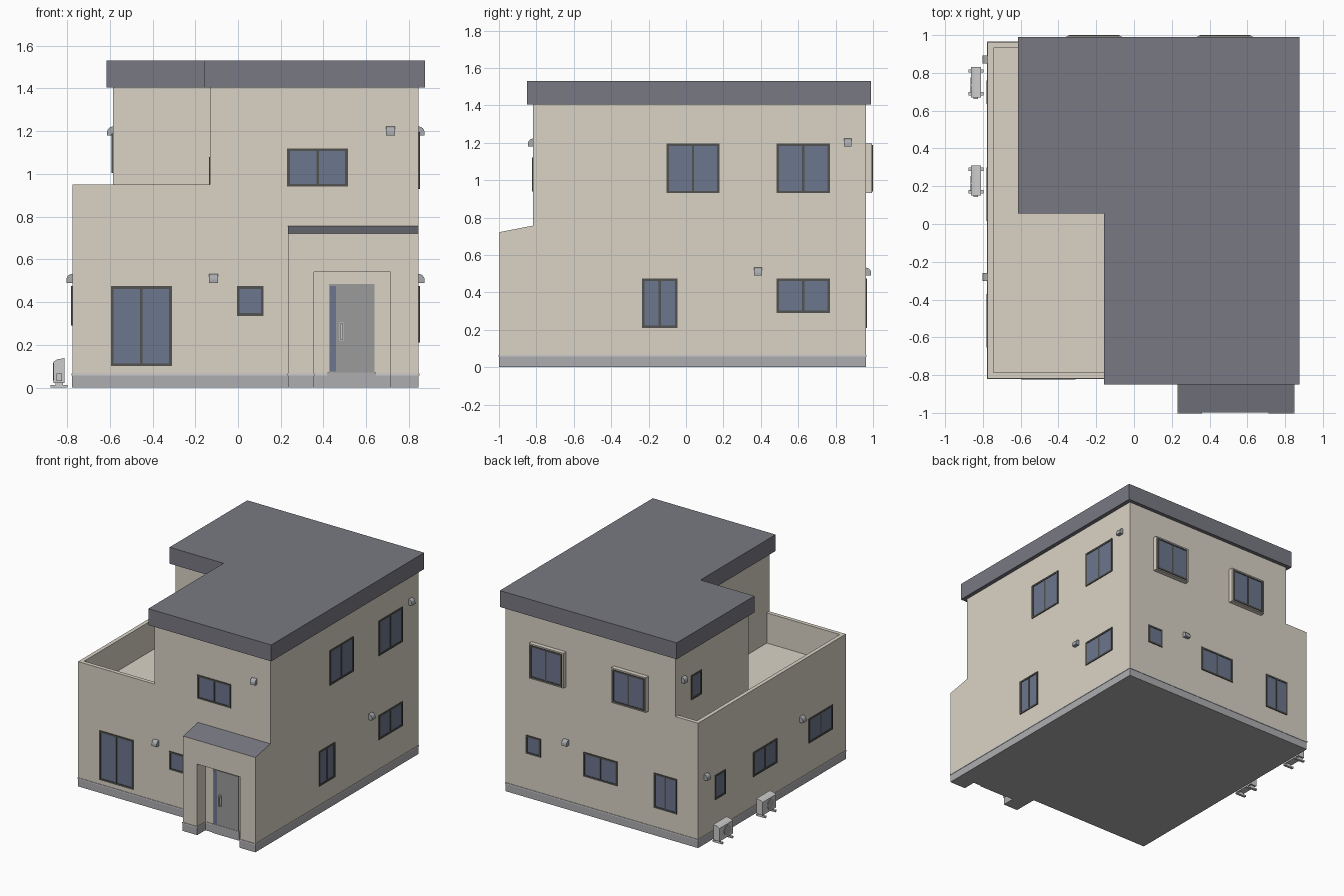
import bpy, bmesh
from math import radians, sin, cos, pi
from mathutils import Matrix, Vector

if "Cube" in bpy.data.objects:
    bpy.data.objects.remove(bpy.data.objects["Cube"])


def material(name, r, g, b):
    m = bpy.data.materials.new(name)
    m.diffuse_color = (r, g, b, 1)
    m.use_nodes = True
    m.node_tree.nodes["Principled BSDF"].inputs["Base Color"].default_value = m.diffuse_color
    return m


WALL = material("wall_render", 0.70, 0.65, 0.56)
ROOF = material("roof_grey", 0.19, 0.19, 0.225)
FRAME = material("frame_dark", 0.085, 0.085, 0.08)
GLASS = material("glass_blue", 0.15, 0.18, 0.27)
STONE = material("plinth_grey", 0.42, 0.42, 0.44)
DOOR = material("door_grey", 0.33, 0.33, 0.33)
METAL = material("pale_metal", 0.62, 0.62, 0.62)
VENT = material("vent_grey", 0.40, 0.41, 0.43)


class Part:
    """Collects boxes and prisms into one object."""

    def __init__(self, name):
        self.name, self.bm, self.mats = name, bmesh.new(), []

    def prism(self, pts, extrude, mat):
        if mat not in self.mats:
            self.mats.append(mat)
        bottom = [self.bm.verts.new(p) for p in pts]
        top = [self.bm.verts.new(Vector(p) + Vector(extrude)) for p in pts]
        n = len(pts)
        faces = [self.bm.faces.new(bottom[::-1]), self.bm.faces.new(top)]
        for i in range(n):
            j = (i + 1) % n
            faces.append(self.bm.faces.new((bottom[i], bottom[j], top[j], top[i])))
        for f in faces:
            f.material_index = self.mats.index(mat)

    def box(self, x0, x1, y0, y1, z0, z1, mat):
        self.prism([(x0, y0, z0), (x1, y0, z0), (x1, y1, z0), (x0, y1, z0)],
                   (0, 0, z1 - z0), mat)

    def plan(self, outline, z0, z1, mat):
        self.prism([(x, y, z0) for x, y in outline], (0, 0, z1 - z0), mat)

    def finish(self, matrix=Matrix()):
        bmesh.ops.recalc_face_normals(self.bm, faces=self.bm.faces)
        mesh = bpy.data.meshes.new(self.name)
        self.bm.to_mesh(mesh)
        self.bm.free()
        for m in self.mats:
            mesh.materials.append(m)
        ob = bpy.data.objects.new(self.name, mesh)
        bpy.context.collection.objects.link(ob)
        ob.matrix_world = matrix
        return ob


def offset(outline, d):
    """Grow a counter-clockwise right-angled outline by d."""
    out, n = [], len(outline)
    for i in range(n):
        p0, p, p1 = (Vector(outline[(i + k) % n]) for k in (-1, 0, 1))
        a, b = (p - p0).normalized(), (p1 - p).normalized()
        out.append((p.x + d * (a.y + b.y), p.y - d * (a.x + b.x)))
    return out


X0, X1, Y0, Y1 = -0.775, 0.845, -0.817, 0.962   # wall faces
UX, UY, PX = -0.585, 0.085, -0.13               # upper storey corner positions

# main walls: a block with the set-back and the sunken terrace cut out
walls = Part("house_walls")
walls.box(X0, X1, Y0, Y1, 0.05, 1.41, WALL)
walls = walls.finish()
cuts = [
    ([(-0.9, -0.9), (PX, -0.9), (PX, UY), (UX, UY), (UX, 1.1), (-0.9, 1.1)], 0.95, 1.6),
    ([(-0.745, -0.787), (PX, -0.787), (PX, UY), (UX, UY), (UX, 0.932), (-0.745, 0.932)],
     0.72, 1.0),
]
bpy.context.view_layer.objects.active = walls
for outline, z0, z1 in cuts:
    c = Part("terrace_cutter")
    c.plan(outline, z0, z1, WALL)
    c = c.finish()
    c.hide_render = True
    mod = walls.modifiers.new("cut", 'BOOLEAN')
    mod.operation, mod.solver, mod.object = 'DIFFERENCE', 'EXACT', c
    bpy.ops.object.modifier_apply(modifier=mod.name)
    bpy.data.objects.remove(c)

# flat L-shaped roof
roof = Part("main_roof")
roof.plan([(-0.16, -0.85), (0.875, -0.85), (0.875, 0.99), (-0.615, 0.99),
           (-0.615, 0.055), (-0.16, 0.055)], 1.405, 1.53, ROOF)
roof.finish()

# entrance porch: arch outline pushed back, front of the top lowered for the slope
porch = Part("entrance_porch")
arch = [(0.235, 0.05), (0.355, 0.05), (0.355, 0.54), (0.715, 0.54), (0.715, 0.05),
        (0.845, 0.05), (0.845, 0.757), (0.235, 0.757)]
porch.prism([(x, -0.998, z) for x, z in arch], (0, 0.181, 0), WALL)
porch.mats.append(ROOF)
for v in porch.bm.verts:
    if v.co.z > 0.7 and v.co.y < -0.9:
        v.co.z = 0.722
for f in porch.bm.faces:
    if all(v.co.z > 0.7 for v in f.verts):
        f.material_index = 1
porch.box(0.355, 0.715, -0.90, -0.817, 0.05, 0.54, WALL)
porch.finish()

# plinth and drip trim around the footprint
foot = [(X0, Y0), (0.235, Y0), (0.235, -0.998), (0.355, -0.998), (0.355, -0.90),
        (0.715, -0.90), (0.715, -0.998), (X1, -0.998), (X1, Y1), (X0, Y1)]
plinth = Part("plinth")
plinth.plan(offset(foot, 0.001), 0, 0.056, STONE)
plinth.finish()
trim = Part("plinth_trim")
trim.plan(offset(foot, 0.004), 0.056, 0.066, METAL)
trim.finish()

# front door with sidelight and handle
door = Part("front_door")
door.box(0.42, 0.645, -0.908, -0.89, 0, 0.07, STONE)
door.box(0.425, 0.64, -0.906, -0.89, 0.07, 0.485, DOOR)
door.box(0.43, 0.458, -0.908, -0.89, 0.075, 0.475, GLASS)
door.box(0.476, 0.494, -0.911, -0.9, 0.22, 0.305, METAL)
door.box(0.478, 0.492, -0.925, -0.905, 0.225, 0.235, METAL)
door.box(0.478, 0.492, -0.925, -0.905, 0.29, 0.30, METAL)
door.box(0.48, 0.49, -0.928, -0.92, 0.225, 0.30, METAL)
door.finish()


def place(side, along, plane):
    """Turn a part made facing -y onto a wall; along is x or y on that wall."""
    ang = {"front": 0, "right": 90, "back": 180, "left": -90}[side]
    loc = (along, plane, 0) if side in ("front", "back") else (plane, along, 0)
    return Matrix.Translation(loc) @ Matrix.Rotation(radians(ang), 4, 'Z')


PLANE = {"front": Y0, "right": X1, "back": Y1, "left": X0}


def window(side, a0, a1, z0, z1, panes=2, plane=None):
    w, t = (a1 - a0) / 2, 0.013
    p = Part(side + "_window")
    p.box(-w, -w + t, -0.006, 0.01, z0, z1, FRAME)
    p.box(w - t, w, -0.006, 0.01, z0, z1, FRAME)
    p.box(-w + t, w - t, -0.006, 0.01, z0, z0 + t, FRAME)
    p.box(-w + t, w - t, -0.006, 0.01, z1 - t, z1, FRAME)
    if panes == 2:
        p.box(-0.006, 0.006, -0.005, 0.01, z0 + t, z1 - t, FRAME)
    p.box(-w + t, w - t, -0.002, 0.008, z0 + t, z1 - t, GLASS)
    p.finish(place(side, (a0 + a1) / 2, PLANE[side] if plane is None else plane))


for spec in [
    ("front", -0.595, -0.31, 0.10, 0.475), ("front", -0.005, 0.12, 0.335, 0.475, 1),
    ("front", 0.23, 0.515, 0.94, 1.12),
    ("right", -0.105, 0.18, 0.93, 1.195), ("right", 0.485, 0.77, 0.93, 1.195),
    ("right", -0.235, -0.045, 0.21, 0.475), ("right", 0.485, 0.77, 0.29, 0.475),
    ("back", 0.55, 0.675, 0.335, 0.475, 1), ("back", -0.095, 0.19, 0.29, 0.475),
    ("back", -0.597, -0.405, 0.21, 0.475),
    ("left", 0.635, 0.76, 0.29, 0.475, 1), ("left", 0.015, 0.30, 0.29, 0.475),
    ("left", -0.655, -0.37, 0.29, 0.475),
    ("left", 0.65, 0.775, 1.005, 1.19, 1, UX), ("left", -0.42, -0.05, 0.735, 1.08, 2, PX),
]:
    window(*spec)

# two boxed-out windows upstairs at the back
for a0, a1 in ((-0.357, -0.066), (0.337, 0.628)):
    bay = Part("back_window_box")
    bay.box(a0, a1, 0.95, 0.995, 0.93, 1.197, WALL)
    bay.finish()
    window("back", a0 + 0.01, a1 - 0.01, 0.938, 1.187, 2, 0.994)

# hooded wall vents with a quarter-round profile
for side, a, z, plane in [
    ("front", -0.115, 0.49, Y0), ("front", 0.713, 1.18, Y0), ("right", 0.865, 1.18, X1),
    ("right", 0.385, 0.49, X1), ("back", 0.335, 0.49, Y1), ("left", 0.87, 0.49, X0),
    ("left", -0.28, 0.49, X0), ("left", 0.87, 1.18, UX),
]:
    v = Part(side + "_vent")
    arc = [(-0.028 * cos(t * pi / 12), z + 0.014 + 0.028 * sin(t * pi / 12)) for t in range(7)]
    v.prism([(-0.021, y, h) for y, h in [(0.002, z), (-0.028, z)] + arc], (0.042, 0, 0), VENT)
    v.finish(place(side, a, plane))

# outdoor cooling units standing along the left wall
for yc in (0.75, 0.23):
    u = Part("outdoor_unit")
    u.prism([(x, yc - 0.08, z) for x, z in
             [(-0.863, 0.022), (-0.811, 0.022), (-0.811, 0.138), (-0.845, 0.132), (-0.863, 0.122)]],
            (0, 0.16, 0), METAL)
    ring = [(-0.866, yc - 0.015 + 0.04 * cos(k * pi / 8), 0.074 + 0.04 * sin(k * pi / 8))
            for k in range(16)]
    u.prism(ring, (0.01, 0, 0), VENT)
    for s in (-1, 1):
        y = yc + s * 0.06
        u.box(-0.877, -0.798, y - 0.009, y + 0.009, 0, 0.012, METAL)
        u.box(-0.855, -0.82, y - 0.009, y + 0.009, 0.012, 0.024, METAL)
    u.box(-0.85, -0.825, yc - 0.088, yc - 0.08, 0.03, 0.065, METAL)
    u.finish()
